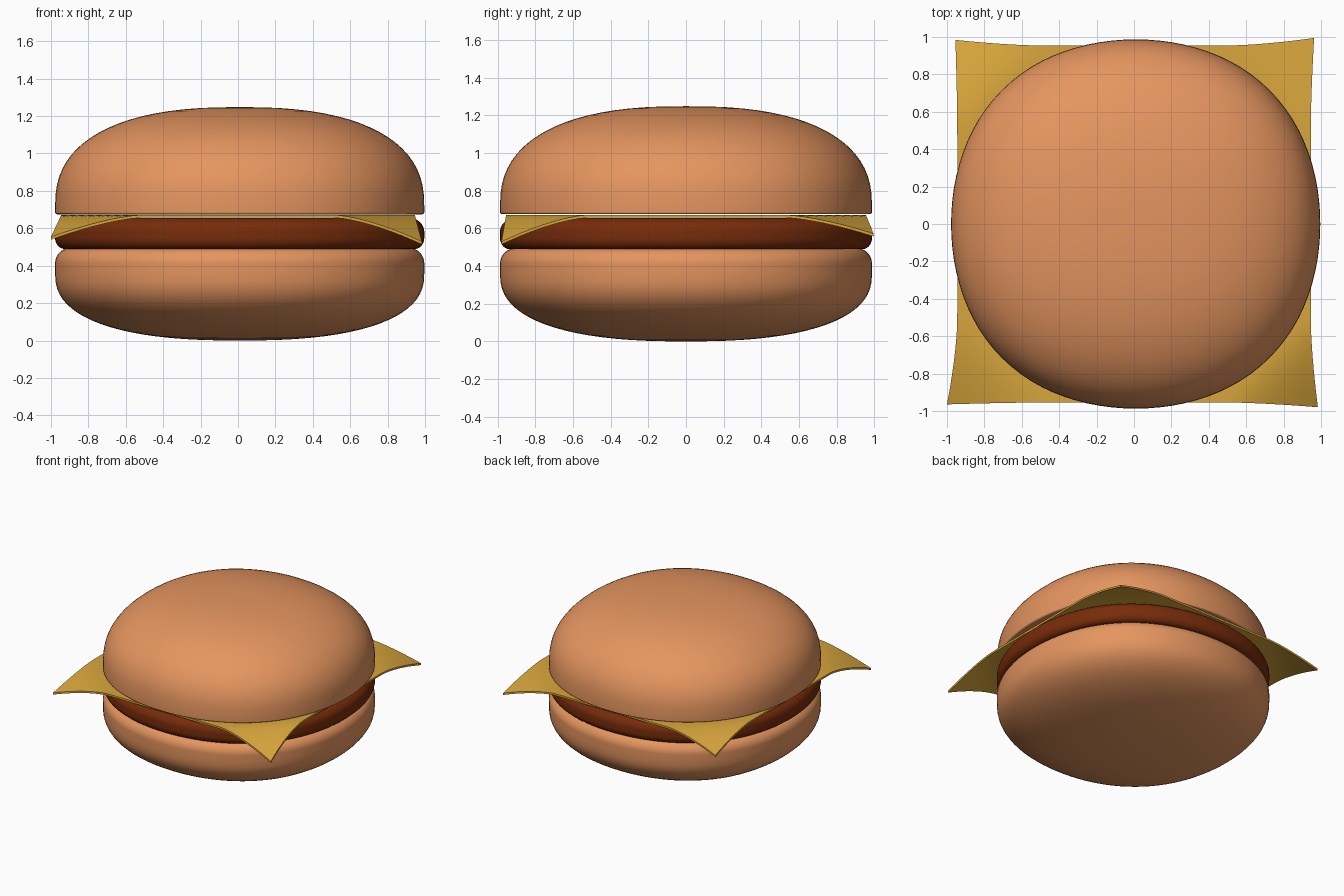
import bpy, bmesh
from math import atan2, cos, sin, pi, tau

cube = bpy.data.objects.get("Cube")
if cube:
    bpy.data.objects.remove(cube)


def material(name, color):
    m = bpy.data.materials.new(name)
    m.use_nodes = True
    m.diffuse_color = (*color, 1)
    m.node_tree.nodes["Principled BSDF"].inputs["Base Color"].default_value = (*color, 1)
    return m


bread = material("toasted bread", (0.78, 0.30, 0.115))
meat = material("grilled meat", (0.185, 0.025, 0.003))
yellow = material("cheese yellow", (0.69, 0.38, 0.045))


def finish(name, bm, mat):
    bmesh.ops.recalc_face_normals(bm, faces=bm.faces)
    mesh = bpy.data.meshes.new(name)
    bm.to_mesh(mesh)
    bm.free()
    mesh.materials.append(mat)
    ob = bpy.data.objects.new(name, mesh)
    bpy.context.collection.objects.link(ob)
    bpy.ops.object.select_all(action='DESELECT')
    ob.select_set(True)
    bpy.context.view_layer.objects.active = ob
    bpy.ops.object.shade_smooth_by_angle(angle=0.7)
    return ob


def arc(radius, z, inset, height, power, steps=20):
    """Superellipse quarter from the rim inwards."""
    pts = []
    for i in range(steps + 1):
        t = pi / 2 * i / steps
        c = max(cos(t), 0) ** (2 / power)
        s = sin(t) ** (2 / power)
        pts.append((radius - inset + inset * c, z + height * s))
    return pts


def round_part(name, mat, radius, rim_z, lower, upper):
    """Revolve a rim with a lower and an upper (inset, height, power) arc."""
    low = arc(radius, rim_z[0], lower[0], -lower[1], lower[2])[::-1]
    high = arc(radius, rim_z[1], *upper)
    profile = [(0, low[0][1])] + low + high + [(0, high[-1][1])]
    bm = bmesh.new()
    verts = [bm.verts.new((r, 0, z)) for r, z in profile]
    edges = [bm.edges.new(pair) for pair in zip(verts, verts[1:])]
    bmesh.ops.spin(bm, geom=verts + edges, cent=(0, 0, 0), axis=(0, 0, 1),
                   angle=tau, steps=96, use_merge=True)
    bmesh.ops.remove_doubles(bm, verts=bm.verts, dist=0.0005)
    # Slightly squarish outline, fuller on the diagonals
    for v in bm.verts:
        bulge = 1 + 0.026 * sin(2 * atan2(v.co.y, v.co.x)) ** 2
        v.co.x *= bulge
        v.co.y *= bulge
    ob = finish(name, bm, mat)
    ob.location.x = 0.009


# Buns and patty
round_part("bottom_bun", bread, 0.987, (0.36, 0.41), (0.987, 0.36, 2.45), (0.075, 0.083, 2))
round_part("patty", meat, 0.987, (0.55, 0.58), (0.05, 0.06, 2), (0.08, 0.075, 2))
round_part("top_bun", bread, 0.987, (0.686, 0.715), (0.012, 0.011, 2), (0.987, 0.533, 2.45))

# Cheese slice: flat sheet whose corners flare and droop
corners = {(-1, -1): (0.055, 0.01, 0.118), (1, -1): (0.038, 0.025, 0.143),
           (-1, 1): (0.01, 0.03, 0.1), (1, 1): (0.018, 0.04, 0.1)}
half, bend, thickness = 0.945, 1.45, 0.015
bm = bmesh.new()
bmesh.ops.create_grid(bm, x_segments=40, y_segments=40, size=half)
for v in bm.verts:
    x, y = v.co.x, v.co.y
    sx, sy = (1 if x > 0 else -1), (1 if y > 0 else -1)
    flare_x, flare_y, droop = corners[sx, sy]
    k = max(0, (abs(x) + abs(y) - bend) / (2 * half - bend)) ** 1.6
    v.co.x += sx * flare_x * k
    v.co.y += sy * flare_y * k + 0.01 * y
    v.co.z = 0.672 - droop * k
copy = bmesh.ops.extrude_face_region(bm, geom=bm.faces[:], use_keep_orig=True)
lower_verts = [g for g in copy["geom"] if isinstance(g, bmesh.types.BMVert)]
bmesh.ops.translate(bm, verts=lower_verts, vec=(0, 0, -thickness))
finish("cheese_slice", bm, yellow)
